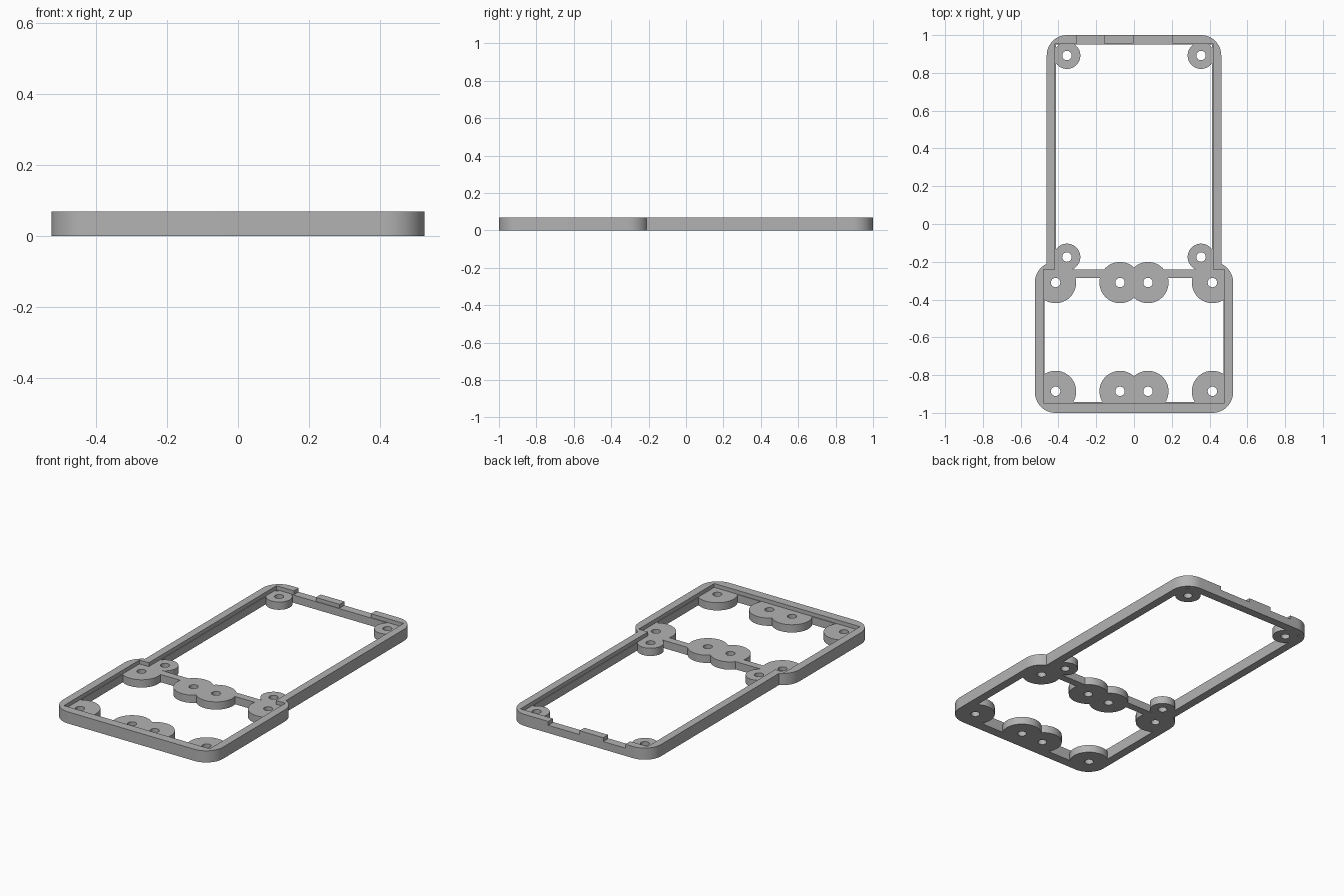
import bpy, bmesh, math

cube = bpy.data.objects.get("Cube")
if cube:
    bpy.data.objects.remove(cube)

TOP, LEDGE = 0.069, 0.046   # wall height, height of bosses and ledge

grey = bpy.data.materials.new("plain_grey")
grey.use_nodes = True
colour = (0.45, 0.45, 0.45, 1)
grey.diffuse_color = colour
grey.node_tree.nodes["Principled BSDF"].inputs["Base Color"].default_value = colour


def prism(name, outline, z0, z1):
    """Extrude a closed outline from z0 to z1."""
    bm = bmesh.new()
    face = bm.faces.new([bm.verts.new((x, y, z0)) for x, y in outline])
    up = bmesh.ops.extrude_face_region(bm, geom=[face])["geom"]
    for v in up:
        if isinstance(v, bmesh.types.BMVert):
            v.co.z = z1
    bmesh.ops.recalc_face_normals(bm, faces=bm.faces)
    mesh = bpy.data.meshes.new(name)
    bm.to_mesh(mesh)
    bm.free()
    mesh.materials.append(grey)
    obj = bpy.data.objects.new(name, mesh)
    bpy.context.collection.objects.link(obj)
    return obj


def box(name, x0, x1, y0, y1, z0, z1):
    return prism(name, [(x0, y0), (x1, y0), (x1, y1), (x0, y1)], z0, z1)


def disc(name, x, y, r, z0, z1, n=48):
    ring = [math.tau * i / n for i in range(n)]
    return prism(name, [(x + r * math.cos(a), y + r * math.sin(a)) for a in ring], z0, z1)


def rounded_box(name, half_x, y0, y1, r, z1, n=12):
    corners = [(half_x - r, y1 - r), (r - half_x, y1 - r),
               (r - half_x, y0 + r), (half_x - r, y0 + r)]
    outline = []
    for q, (cx, cy) in enumerate(corners):
        for i in range(n + 1):
            a = (q + i / n) * math.pi / 2
            outline.append((cx + r * math.cos(a), cy + r * math.sin(a)))
    return prism(name, outline, 0, z1)


def combine(obj, other, operation):
    """Apply a boolean and discard the helper."""
    mod = obj.modifiers.new("join", "BOOLEAN")
    mod.operation, mod.solver, mod.object = operation, "EXACT", other
    bpy.context.view_layer.objects.active = obj
    bpy.ops.object.modifier_apply(modifier=mod.name)
    bpy.data.objects.remove(other)


# Outer body: narrow long bay behind a wider front bay
frame = rounded_box("tray_frame", 0.462, -0.5, 1.0, 0.107, TOP)
combine(frame, rounded_box("front_bay", 0.525, -1.0, -0.2, 0.11, TOP), "UNION")

# Openings, with a slim ledge below the lip
for half_x, y0, y1 in [(0.417, -0.3, 0.955), (0.478, -0.947, -0.24)]:
    combine(frame, box("lip_cut", -half_x, half_x, y0, y1, LEDGE, 1), "DIFFERENCE")
s = 0.004
for half_x, y0, y1 in [(0.417 - s, -0.24, 0.955 - s), (0.478 - s, -0.947 + s, -0.285)]:
    combine(frame, box("opening_cut", -half_x, half_x, y0, y1, -1, 1), "DIFFERENCE")

# Notches in the rear wall
for x0, x1 in [(-0.303, -0.158), (-0.003, 0.203)]:
    combine(frame, box("notch_cut", x0, x1, 0.9, 1.1, LEDGE, 1), "DIFFERENCE")

# Screw bosses, mirrored left and right
bosses = [(0.355, 0.892, 0.071), (0.355, -0.175, 0.071)]
bosses += [(x, y, 0.109) for x in (0.074, 0.415) for y in (-0.31, -0.886)]
places = [(side * x, y, r) for x, y, r in bosses for side in (-1, 1)]
for x, y, r in places:
    combine(frame, disc("boss", x, y, r, 0, LEDGE), "UNION")
for x, y, r in places:
    combine(frame, disc("screw_hole", x, y, 0.025, -1, 1, 24), "DIFFERENCE")

# Smooth the curved walls, keep the edges crisp
bpy.ops.object.select_all(action="DESELECT")
frame.select_set(True)
bpy.context.view_layer.objects.active = frame
bpy.ops.object.shade_smooth_by_angle(angle=math.radians(30))
